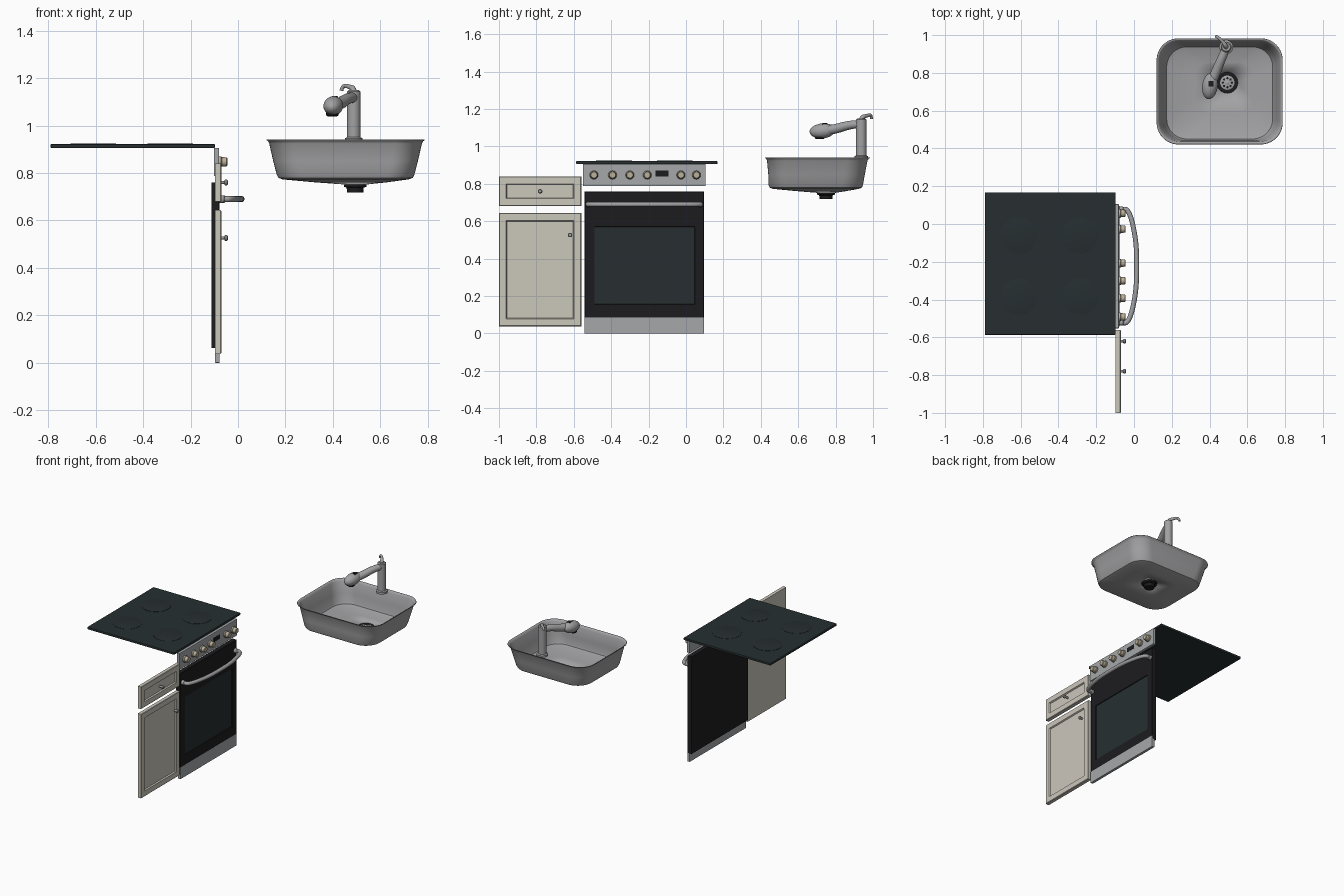
import bpy, bmesh, math
from mathutils import Vector

if "Cube" in bpy.data.objects:
    bpy.data.objects.remove(bpy.data.objects["Cube"])


def material(name, rgb):
    m = bpy.data.materials.new(name)
    m.diffuse_color = (*rgb, 1)
    m.use_nodes = True
    m.node_tree.nodes["Principled BSDF"].inputs["Base Color"].default_value = m.diffuse_color
    return m


BLACK = material("black_enamel", (0.012, 0.012, 0.014))
GLASS = material("dark_glass", (0.02, 0.028, 0.03))
CREAM = material("cream_paint", (0.6, 0.57, 0.5))
STEEL = material("steel", (0.38, 0.39, 0.4))
CHROME = material("chrome", (0.36, 0.36, 0.37))
BRASS = material("warm_knob", (0.5, 0.44, 0.33))


def finish(o, mat, smooth=True):
    if mat and not o.data.materials:
        o.data.materials.append(mat)
    bpy.ops.object.select_all(action='DESELECT')
    o.select_set(True)
    bpy.context.view_layer.objects.active = o
    if smooth:
        bpy.ops.object.shade_smooth_by_angle(angle=math.radians(35))
    return o


def from_bmesh(name, bm, mat, smooth=True):
    bmesh.ops.recalc_face_normals(bm, faces=bm.faces)
    me = bpy.data.meshes.new(name)
    bm.to_mesh(me)
    bm.free()
    o = bpy.data.objects.new(name, me)
    bpy.context.collection.objects.link(o)
    return finish(o, mat, smooth)


def box(name, lo, hi, mat, bevel=0.0):
    bm = bmesh.new()
    bmesh.ops.create_cube(bm, size=1)
    for v in bm.verts:
        v.co = Vector([(a + b) / 2 + c * (b - a) for a, b, c in zip(lo, hi, v.co)])
    if bevel:
        bmesh.ops.bevel(bm, geom=bm.edges[:], offset=bevel, segments=2, profile=0.5, affect='EDGES')
    return from_bmesh(name, bm, mat, False)


def recessed_panel(name, x, outer, inner, depth, slope, mat, inner_mat=None):
    """Slab facing +x with a sunken field; rectangles are (y0, y1, z0, z1)."""
    bm = bmesh.new()

    def ring(px, r):
        y0, y1, z0, z1 = r
        return [bm.verts.new((px, a, b)) for a, b in ((y0, z0), (y1, z0), (y1, z1), (y0, z1))]

    y0, y1, z0, z1 = inner
    e = 0.003
    a, b, c, d = outer
    sunk = (y0 + slope, y1 - slope, z0 + slope, z1 - slope)
    rings = [ring(x[0], outer), ring(x[1] - e, outer), ring(x[1], (a + e, b - e, c + e, d - e)),
             ring(x[1], inner), ring(x[1] - depth, sunk)]
    bm.faces.new(rings[0])
    for p, q in zip(rings, rings[1:]):
        for i in range(4):
            j = (i + 1) % 4
            bm.faces.new((p[i], p[j], q[j], q[i]))
    field = bm.faces.new(rings[-1])
    field.material_index = 1 if inner_mat else 0
    bmesh.ops.recalc_face_normals(bm, faces=bm.faces)
    o = from_bmesh(name, bm, mat, False)
    if inner_mat:
        o.data.materials.append(inner_mat)
        o.data.polygons[-1].material_index = 1
    return o


def lathe(name, profile, origin, mat, axis='Z', n=32):
    """Revolve (radius, height) points about an axis."""
    bm = bmesh.new()
    rings = []
    for r, h in profile:
        ring = []
        for i in range(n):
            t = 2 * math.pi * i / n
            p = (r * math.cos(t), r * math.sin(t), h)
            if axis == 'X':
                p = (p[2], p[0], p[1])
            ring.append(bm.verts.new(Vector(p) + Vector(origin)))
        rings.append(ring)
    for p, q in zip(rings, rings[1:]):
        for i in range(n):
            j = (i + 1) % n
            bm.faces.new((p[i], p[j], q[j], q[i]))
    bm.faces.new(rings[0])
    bm.faces.new(rings[-1])
    return from_bmesh(name, bm, mat)


def tube(name, points, mat):
    """Smooth tube through (x, y, z, radius) points."""
    cu = bpy.data.curves.new(name, 'CURVE')
    cu.dimensions = '3D'
    cu.bevel_depth = 1.0
    cu.bevel_resolution = 5
    cu.use_fill_caps = True
    s = cu.splines.new('NURBS')
    s.points.add(len(points) - 1)
    for p, (x, y, z, r) in zip(s.points, points):
        p.co = (x, y, z, 1)
        p.radius = r
    s.use_endpoint_u = True
    s.order_u = 3
    s.resolution_u = 8
    o = bpy.data.objects.new(name, cu)
    bpy.context.collection.objects.link(o)
    finish(o, mat, False)
    bpy.ops.object.convert(target='MESH')
    return finish(bpy.context.object, mat)


# Glass cooktop with four burner discs
box("cooktop", (-0.79, -0.587, 0.905), (-0.097, 0.168, 0.922), GLASS, 0.004)
for k, (x, y) in enumerate([(-0.61, -0.06), (-0.285, -0.06), (-0.61, -0.385), (-0.285, -0.385)]):
    lathe(f"burner_{k + 1}", [(0.096, 0.918), (0.096, 0.9235), (0.094, 0.924)], (x, y, 0), GLASS, n=40)

# Control panel, display and knobs
box("control_panel", (-0.102, -0.552, 0.787), (-0.08, 0.105, 0.906), STEEL, 0.003)
box("display", (-0.09, -0.163, 0.84), (-0.078, -0.093, 0.87), BLACK)
for k, y in enumerate([-0.492, -0.393, -0.3, -0.207, -0.027, 0.056]):
    lathe(f"control_knob_{k + 1}", [(0.023, 0), (0.023, 0.01), (0.02, 0.013), (0.019, 0.033), (0.016, 0.036)],
          (-0.081, y, 0.847), BRASS, 'X', 24)

# Oven door, bottom drawer and bowed handle
recessed_panel("oven_door", (-0.112, -0.078), (-0.543, 0.096, 0.062, 0.76),
               (-0.49, 0.047, 0.155, 0.572), 0.005, 0.002, BLACK, GLASS)
box("oven_bottom_drawer", (-0.097, -0.543, 0.0), (-0.077, 0.096, 0.085), STEEL, 0.002)
tube("oven_handle", [(-0.08, 0.075, 0.69, 0.013), (-0.06, 0.078, 0.69, 0.013), (-0.035, 0.078, 0.69, 0.013),
                     (-0.01, 0.02, 0.69, 0.013), (0.012, -0.1, 0.69, 0.013), (0.015, -0.223, 0.69, 0.013),
                     (0.012, -0.346, 0.69, 0.013), (-0.01, -0.466, 0.69, 0.013), (-0.035, -0.524, 0.69, 0.013),
                     (-0.06, -0.524, 0.69, 0.013), (-0.08, -0.521, 0.69, 0.013)], CHROME)
for k, y in enumerate((0.076, -0.522)):
    lathe(f"handle_mount_{k + 1}", [(0.016, 0), (0.016, 0.022), (0.013, 0.026)], (-0.08, y, 0.69), CHROME, 'X', 20)

# Cabinet fronts with small knobs
fronts = [("drawer_front", 0.68, 0.84, -0.78, 0.76), ("cabinet_door", 0.038, 0.643, -0.62, 0.526)]
for name, z0, z1, ky, kz in fronts:
    recessed_panel(name, (-0.097, -0.07), (-1.0, -0.56, z0, z1),
                   (-0.963, -0.6, z0 + 0.04, z1 - 0.04), 0.009, 0.005, CREAM)
    depth = 0.009 if ky < -0.7 else 0
    lathe(name + "_knob", [(0.007, -depth), (0.007, 0.012), (0.012, 0.015), (0.012, 0.023), (0.008, 0.027)],
          (-0.07, ky, kz), CHROME, 'X', 20)


# Sink basin: rounded rectangles shrinking down to the drain circle
def rounded_rect(bm, cx, cy, hx, hy, r, z, n=10):
    ring = []
    for q, (sx, sy) in enumerate(((1, 1), (-1, 1), (-1, -1), (1, -1))):
        for i in range(n + 1):
            t = math.pi / 2 * (q + i / n)
            ring.append(bm.verts.new((cx + sx * (hx - r) + r * math.cos(t),
                                      cy + sy * (hy - r) + r * math.sin(t), z)))
    return ring


bm = bmesh.new()
DX, DY = 0.494, 0.748
loops = [(0.4535, 0.702, 0.333, 0.28, 0.115, 0.940), (0.4535, 0.702, 0.326, 0.273, 0.112, 0.936),
         (0.4535, 0.702, 0.32, 0.267, 0.11, 0.925), (0.4535, 0.698, 0.303, 0.256, 0.11, 0.85),
         (0.4535, 0.694, 0.288, 0.25, 0.11, 0.793), (0.4535, 0.694, 0.282, 0.245, 0.108, 0.781),
         (0.4535, 0.694, 0.265, 0.23, 0.1, 0.775), (0.475, 0.722, 0.155, 0.135, 0.075, 0.763),
         (DX, DY, 0.052, 0.052, 0.05, 0.754)]
rings = [rounded_rect(bm, *l) for l in loops]
for p, q in zip(rings, rings[1:]):
    for i in range(len(p)):
        j = (i + 1) % len(p)
        bm.faces.new((p[i], p[j], q[j], q[i]))
basin = from_bmesh("sink_basin", bm, CHROME)
basin.data.flip_normals()
sol = basin.modifiers.new("thickness", 'SOLIDIFY')
sol.thickness = 0.004
sol.offset = 0

# Drain flange, strainer disc with holes, and tail below
lathe("drain_tail", [(0.034, 0.718), (0.036, 0.738), (0.048, 0.742), (0.048, 0.753)], (DX, DY, 0), BLACK)
lathe("drain_flange", [(0.046, 0.752), (0.056, 0.754), (0.056, 0.758), (0.046, 0.757)], (DX, DY, 0), BLACK)
lathe("strainer", [(0.038, 0.754), (0.038, 0.760), (0.034, 0.762)], (DX, DY, 0), CHROME)
for k in range(8):
    t = k * math.pi / 4
    lathe(f"strainer_hole_{k + 1}", [(0.006, 0.76), (0.006, 0.7625)],
          (DX + 0.024 * math.cos(t), DY + 0.024 * math.sin(t), 0), BLACK, n=10)
lathe("strainer_hub", [(0.01, 0.76), (0.01, 0.768), (0.007, 0.77)], (DX, DY, 0), CHROME, n=16)

# Faucet column, arm, spray head and lever
FX, FY = 0.488, 0.937
lathe("faucet_column", [(0.037, 0.932), (0.037, 0.946), (0.028, 0.951), (0.028, 1.143), (0.022, 1.149)],
      (FX, FY, 0), CHROME)
tube("faucet_arm", [(FX, FY, 1.118, 0.022), (0.475, 0.9, 1.118, 0.022), (0.455, 0.855, 1.11, 0.024),
                    (0.432, 0.8, 1.093, 0.026), (0.41, 0.75, 1.085, 0.026)], CHROME)
bpy.ops.mesh.primitive_uv_sphere_add(segments=32, ring_count=16, location=(0.402, 0.73, 1.083),
                                     rotation=(math.radians(6), 0, math.radians(-8)))
head = bpy.context.object
head.name = "spray_head"
head.scale = (0.041, 0.07, 0.04)
finish(head, CHROME)
lathe("spray_nozzle", [(0.02, 1.039), (0.026, 1.043), (0.026, 1.06)], (0.398, 0.715, 0), BLACK, n=24)
box("spray_button", (0.394, 0.727, 1.1), (0.422, 0.757, 1.124), BLACK, 0.003)
tube("faucet_lever", [(FX, FY, 1.14, 0.013), (0.486, 0.942, 1.158, 0.012), (0.472, 0.962, 1.162, 0.01),
                      (0.452, 0.984, 1.17, 0.008), (0.438, 0.991, 1.16, 0.008), (0.436, 0.992, 1.147, 0.008)], CHROME)
